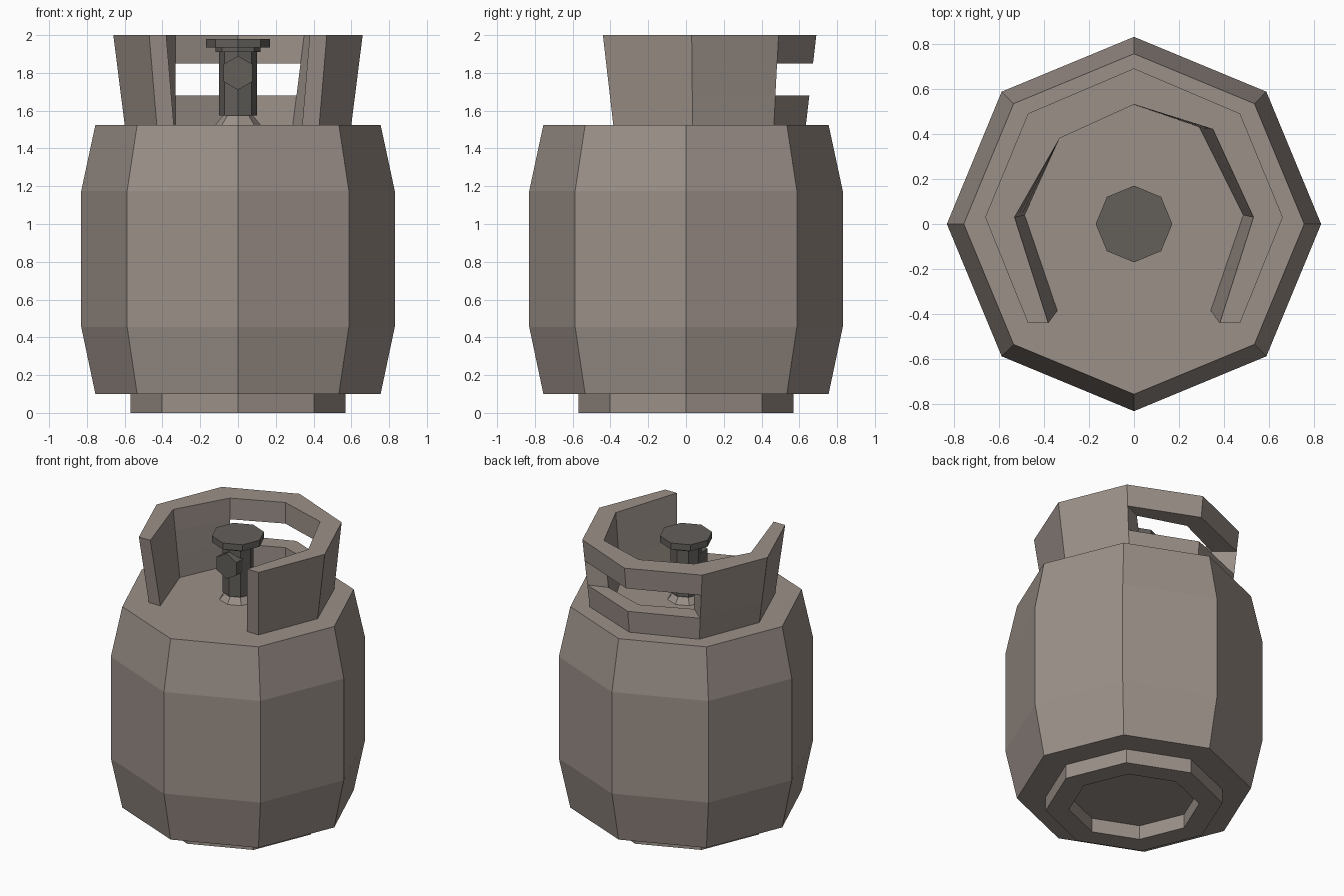
import bpy, math
from mathutils import Vector

if "Cube" in bpy.data.objects:
    bpy.data.objects.remove(bpy.data.objects["Cube"])


def material(name, rgb):
    m = bpy.data.materials.new(name)
    m.diffuse_color = (*rgb, 1)
    m.use_nodes = True
    m.node_tree.nodes["Principled BSDF"].inputs["Base Color"].default_value = m.diffuse_color
    return m


PAINT = material("warm_grey_paint", (0.33, 0.28, 0.25))
METAL = material("dark_grey_metal", (0.125, 0.115, 0.105))


def build(name, verts, faces, mat):
    me = bpy.data.meshes.new(name)
    me.from_pydata(verts, [], faces)
    me.materials.append(mat)
    me.validate()
    ob = bpy.data.objects.new(name, me)
    bpy.context.collection.objects.link(ob)
    return ob


def lathe(name, profile, mat, sides=8, closed=False):
    """Revolve (radius, z) points, listed bottom to top, around z."""
    verts = [(r * math.cos(2 * math.pi * i / sides), r * math.sin(2 * math.pi * i / sides), z)
             for r, z in profile for i in range(sides)]
    n = len(profile)
    faces = []
    for k in range(n if closed else n - 1):
        a, b = k * sides, (k + 1) % n * sides
        for i in range(sides):
            j = (i + 1) % sides
            faces.append((a + i, a + j, b + j, b + i))
    if not closed:
        faces.append(tuple(reversed(range(sides))))
        faces.append(tuple(range((n - 1) * sides, n * sides)))
    return build(name, verts, faces, mat)


# Tank and foot ring
lathe("tank", [(0.755, 0.1), (0.83, 0.455), (0.83, 1.175), (0.755, 1.525)], PAINT)
lathe("foot_ring", [(0.42, 0), (0.57, 0), (0.57, 0.1), (0.42, 0.1)], PAINT, closed=True)

# Valve: flared base, stem, lip, hand wheel
lathe("valve_base", [(0.12, 1.525), (0.075, 1.58)], PAINT)
lathe("valve_stem", [(0.1, 1.575), (0.1, 1.915)], METAL)
lathe("wheel_lip", [(0.12, 1.91), (0.12, 1.935)], METAL)
lathe("hand_wheel", [(0.17, 1.935), (0.17, 1.98)], METAL)

# Hexagonal outlet pointing forward
outlet = lathe("valve_outlet", [(0.09, 0), (0.09, 0.13)], METAL, sides=6)
for v in outlet.data.vertices:
    x, y, z = v.co
    v.co = (y, -z, 1.8 + x)
outlet.data.flip_normals()
outlet.data.flip_normals()

# Flared guard collar: plan outlines from right front end round the back to left front end
outer_top = [(0.47, -0.44), (0.66, 0.03), (0.47, 0.49), (0, 0.69),
             (-0.47, 0.49), (-0.66, 0.03), (-0.47, -0.44)]
outer_low = [(0.43, -0.385), (0.6, 0.035), (0.43, 0.465), (0, 0.635),
             (-0.43, 0.465), (-0.6, 0.035), (-0.43, -0.385)]
inner_top = [(0.38, -0.44), (0.53, 0.03), (0.35, 0.42), (0, 0.53),
             (-0.33, 0.38), (-0.53, 0.03), (-0.38, -0.44)]
inner_low = [(0.34, -0.385), (0.485, 0.04), (0.29, 0.43), (0, 0.53),
             (-0.33, 0.38), (-0.485, 0.04), (-0.34, -0.385)]
levels = [1.525, 1.68, 1.85, 2.0]
verts = []
for z in levels:
    t = (z - 1.525) / 0.475
    for low, top in ((outer_low, outer_top), (inner_low, inner_top)):
        verts += [(*Vector(p).lerp(Vector(q), t), z) for p, q in zip(low, top)]


def o(level, i):
    return level * 14 + i


def n(level, i):
    return level * 14 + 7 + i


# Wall cells, leaving the grip window open across the two back panels
cells = {(k, i) for k in range(3) for i in range(6)} - {(1, 2), (1, 3)}
faces = []
for k, i in sorted(cells):
    u, j = k + 1, i + 1
    faces.append((o(k, i), o(k, j), o(u, j), o(u, i)))
    faces.append((n(k, j), n(k, i), n(u, i), n(u, j)))
    if (k + 1, i) not in cells:
        faces.append((o(u, i), o(u, j), n(u, j), n(u, i)))
    if (k - 1, i) not in cells:
        faces.append((o(k, j), o(k, i), n(k, i), n(k, j)))
    if (k, i - 1) not in cells:
        faces.append((o(k, i), o(u, i), n(u, i), n(k, i)))
    if (k, i + 1) not in cells:
        faces.append((o(k, j), n(k, j), n(u, j), o(u, j)))
build("guard_collar", verts, faces, PAINT)
